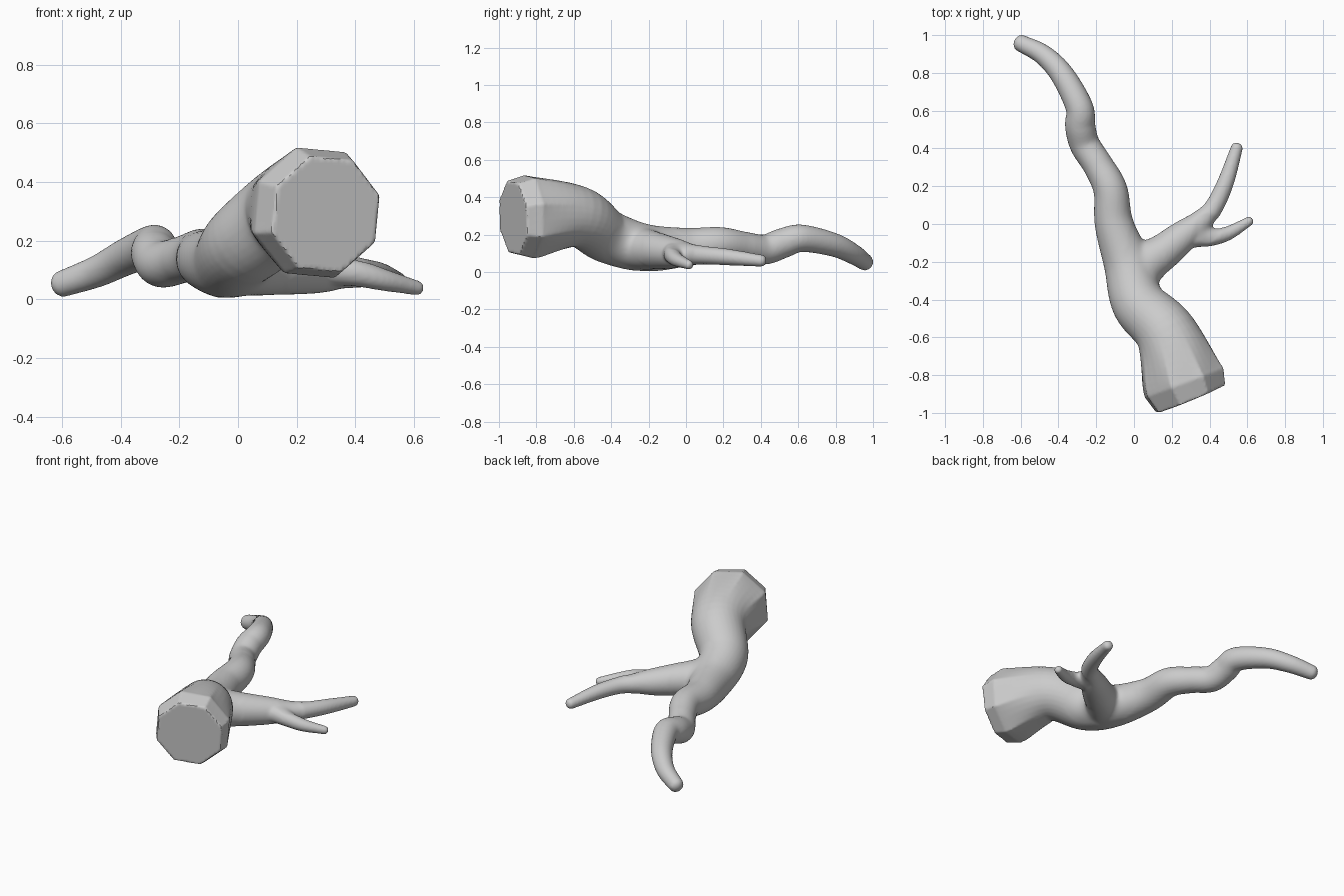
import bpy, bmesh, math
from mathutils import Vector

if "Cube" in bpy.data.objects:
    bpy.data.objects.remove(bpy.data.objects["Cube"])

SIDES = 32


def sweep(name, pts, octagon_base=False, steps=8):
    """Round tapering limb along a smooth path of (x, y, z, radius)."""
    P = [Vector(p) for p in pts]
    rings = []                                   # (centre, radius, tangent)
    ext = [P[0] * 2 - P[1]] + P + [P[-1] * 2 - P[-2]]
    for i in range(len(P) - 1):
        a, b, c, d = ext[i:i + 4]
        n = 1 if octagon_base and i == 0 else steps
        for k in range(n + (i == len(P) - 2)):
            t = k / n
            v = 0.5 * (2 * b + (c - a) * t + (2 * a - 5 * b + 4 * c - d) * t * t
                       + (3 * b - a - 3 * c + d) * t ** 3)
            g = (c - a) + 2 * (2 * a - 5 * b + 4 * c - d) * t + 3 * (3 * b - a - 3 * c + d) * t * t
            rings.append((v.xyz, v.w, g.xyz.normalized()))
    # rounded tip
    c, r, t = rings[-1]
    for k in range(1, 5):
        a = k * math.radians(20)
        rings.append((c + t * r * 0.8 * math.sin(a), r * math.cos(a), t))

    bm = bmesh.new()
    loops = []
    for c, r, t in rings:
        side = t.cross(Vector((0, 0, 1))).normalized()
        up = side.cross(t)
        w = max(0, min(1, (-0.62 - c.y) / 0.2)) if octagon_base else 0
        loop = []
        for s in range(SIDES):
            a = 2 * math.pi * s / SIDES
            local = (a + math.pi / 8) % (math.pi / 4) - math.pi / 8
            # corners of the sawn end sit at the multiples of 45 degrees
            flat = 1.06 * math.cos(math.pi / 8) / math.cos(math.pi / 8 - abs(local))
            f = r * (1 - w + w * flat)
            b = a + math.radians(22.5 - 5)
            loop.append(bm.verts.new(c + side * f * math.cos(b) + up * f * math.sin(b)))
        loops.append(loop)
    for p, q in zip(loops, loops[1:]):
        for s in range(SIDES):
            n = (s + 1) % SIDES
            bm.faces.new((p[s], p[n], q[n], q[s]))
    bm.faces.new(loops[0])
    bm.faces.new(loops[-1])
    bmesh.ops.recalc_face_normals(bm, faces=bm.faces)
    me = bpy.data.meshes.new(name)
    bm.to_mesh(me)
    bm.free()
    ob = bpy.data.objects.new(name, me)
    bpy.context.collection.objects.link(ob)
    return ob


# thick limb from the sawn end to the long tip
main = sweep("branch", [
    (0.30, -0.925, 0.29, 0.195), (0.265, -0.84, 0.295, 0.22),
    (0.17, -0.58, 0.295, 0.165), (0.025, -0.42, 0.19, 0.143),
    (-0.03, -0.22, 0.13, 0.128), (-0.105, 0.0, 0.133, 0.103),
    (-0.125, 0.18, 0.15, 0.09), (-0.19, 0.31, 0.135, 0.08),
    (-0.26, 0.42, 0.12, 0.08), (-0.285, 0.52, 0.155, 0.08),
    (-0.29, 0.62, 0.18, 0.073), (-0.38, 0.79, 0.145, 0.063),
    (-0.48, 0.895, 0.095, 0.054), (-0.60, 0.958, 0.052, 0.045)], True)
# side shoot with its longer twig
shoot = sweep("side_shoot", [
    (-0.03, -0.32, 0.13, 0.11), (0.07, -0.21, 0.12, 0.11),
    (0.17, -0.135, 0.11, 0.095), (0.27, -0.055, 0.10, 0.08),
    (0.35, 0.01, 0.095, 0.062), (0.42, 0.085, 0.09, 0.05),
    (0.485, 0.22, 0.08, 0.044), (0.545, 0.405, 0.06, 0.032)])
# short twig
twig = sweep("short_twig", [
    (0.22, -0.09, 0.105, 0.06), (0.32, -0.07, 0.10, 0.055),
    (0.41, -0.07, 0.088, 0.046), (0.50, -0.048, 0.065, 0.037),
    (0.612, 0.016, 0.038, 0.025)])

# fuse the limbs into one skin
for o in (main, shoot, twig):
    o.select_set(True)
bpy.context.view_layer.objects.active = main
bpy.ops.object.join()
m = main.modifiers.new("fuse", 'REMESH')
m.mode = 'VOXEL'
m.voxel_size = 0.009
bpy.ops.object.modifier_apply(modifier="fuse")

# soften the forks
bm = bmesh.new()
bm.from_mesh(main.data)
forks = [((0.04, -0.10, 0.12), 0.13), ((0.13, -0.33, 0.13), 0.12), ((0.38, -0.02, 0.1), 0.085),
         ((0.05, -0.2, 0.2), 0.12), ((0.05, -0.2, 0.05), 0.12)]
near = [v for v in bm.verts if any((v.co - Vector(c)).length < r for c, r in forks)]
for _ in range(25):
    bmesh.ops.smooth_vert(bm, verts=near, factor=0.5, use_axis_x=True, use_axis_y=True, use_axis_z=True)
for _ in range(2):
    body = [v for v in bm.verts if v.co.y > -0.75]
    bmesh.ops.smooth_vert(bm, verts=body, factor=0.5, use_axis_x=True, use_axis_y=True, use_axis_z=True)
bm.to_mesh(main.data)
bm.free()
bpy.ops.object.shade_smooth_by_angle(angle=math.radians(30))
